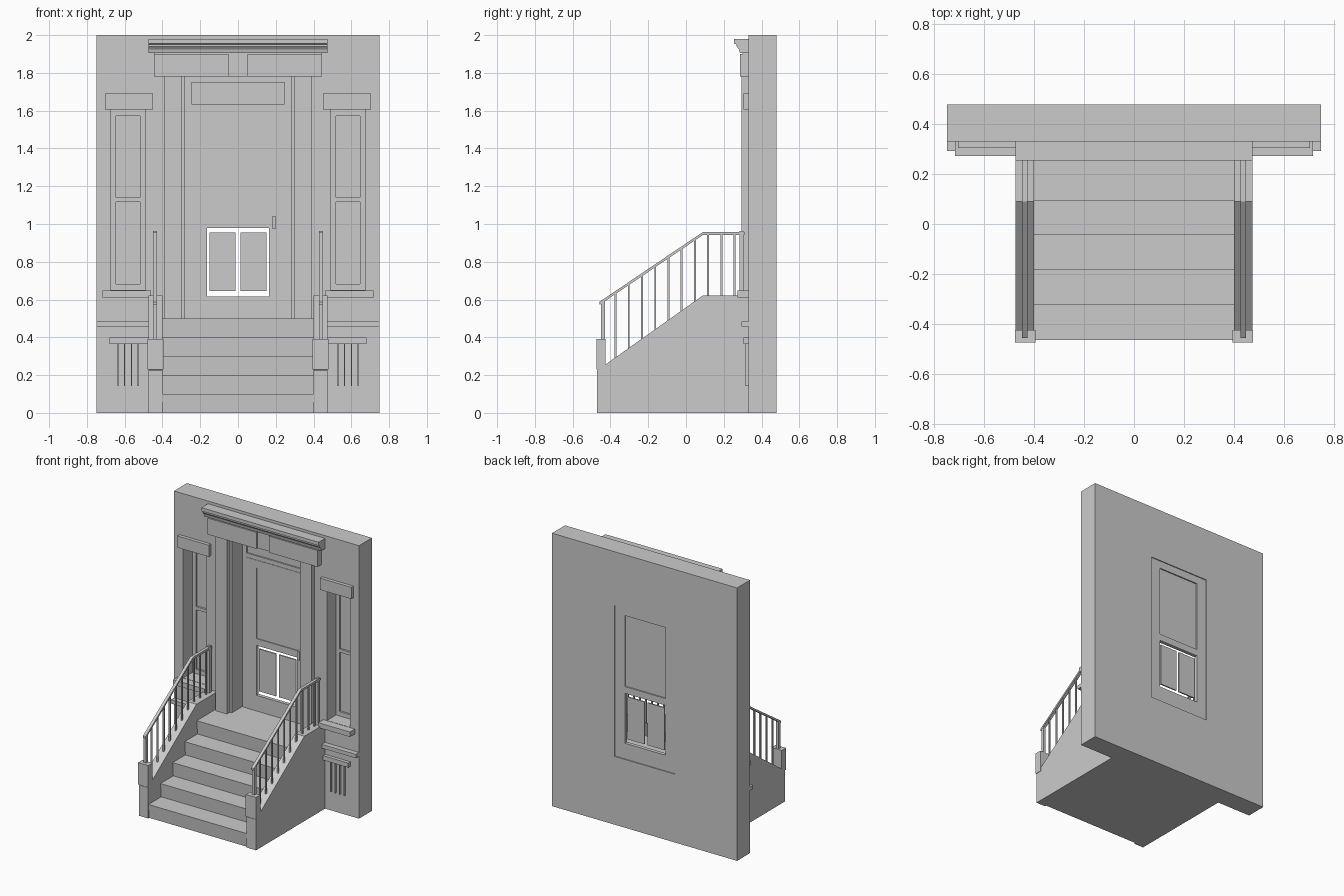
import bpy
from mathutils import Vector

old = bpy.data.objects.get("Cube")
if old:
    bpy.data.objects.remove(old)

stone = bpy.data.materials.new("pale_grey_stone")
stone.use_nodes = True
GREY = (0.6, 0.6, 0.6, 1)
stone.diffuse_color = GREY
stone.node_tree.nodes["Principled BSDF"].inputs["Base Color"].default_value = GREY


def mesh_object(name, verts, faces):
    mesh = bpy.data.meshes.new(name)
    mesh.from_pydata(verts, [], faces)
    mesh.materials.append(stone)
    obj = bpy.data.objects.new(name, mesh)
    bpy.context.collection.objects.link(obj)
    return obj


def extrude_x(name, profile, x0, x1):
    """Solid from a (y, z) outline, listed clockwise seen from +x."""
    n = len(profile)
    verts = [(x, y, z) for x in (x0, x1) for y, z in profile]
    faces = [tuple(range(n)), tuple(reversed(range(n, 2 * n)))]
    faces += [(i, i + n, (i + 1) % n + n, (i + 1) % n) for i in range(n)]
    return mesh_object(name, verts, faces)


def box(name, x0, x1, y0, y1, z0, z1):
    return extrude_x(name, [(y0, z0), (y0, z1), (y1, z1), (y1, z0)], x0, x1)


def cut(target, *holes):
    """Subtract boxes, each given as x0, x1, y0, y1, z0, z1."""
    for hole in holes:
        cutter = box("cutter", *hole)
        mod = target.modifiers.new("cut", "BOOLEAN")
        mod.operation = "DIFFERENCE"
        mod.solver = "EXACT"
        mod.object = cutter
        bpy.context.view_layer.objects.active = target
        bpy.ops.object.modifier_apply(modifier=mod.name)
        bpy.data.objects.remove(cutter)


def span(s, a, b):
    """Order an x range after mirroring it to side s."""
    return sorted((s * a, s * b))


FRONT, BACK = 0.33, 0.48      # wall planes
SIDES = (("left", 1), ("right", -1))

# Wall with door recess, door opening, transom and window recesses
wall = box("wall", -0.75, 0.75, FRONT, BACK, 0, 2)
cut(wall, (-0.28, 0.28, 0.2, 0.45, 0.5, 1.78),
    (-0.245, 0.245, 0.4, 0.6, 0.5, 1.605),
    (-0.245, 0.245, 0.4, 0.46, 1.635, 1.75),
    *[(*span(s, 0.49, 0.675), 0.2, 0.455, 0.65, 1.605) for _, s in SIDES])

# Door
door = box("door", -0.245, 0.245, 0.447, 0.473, 0.5, 1.605)
cut(door, (-0.165, 0.165, 0.3, 0.6, 1.03, 1.55),
    (-0.165, 0.165, 0.3, 0.6, 0.615, 0.98))
box("door_upper_panel", -0.165, 0.165, 0.454, 0.464, 1.03, 1.55)
for side, s in SIDES:
    box(side + "_door_lower_panel", *span(s, 0.012, 0.15), 0.455, 0.465, 0.645, 0.955)
box("door_handle", 0.18, 0.2, 0.425, 0.447, 0.975, 1.04)

# Entrance frieze and cornice
box("frieze_back", -0.445, 0.445, 0.30, FRONT, 1.78, 1.905)
extrude_x("cornice", [(FRONT, 1.905), (0.285, 1.905), (0.28, 1.925), (0.268, 1.94),
                      (0.268, 1.95), (0.255, 1.955), (0.255, 1.98), (FRONT, 1.98)],
          -0.475, 0.475)

# Steps: one stepped profile
steps = [(FRONT, 0)]
for i in range(5):
    y = -0.465 + 0.14 * i
    steps += [(y + 0.007, 0.1 * i), (y, 0.1 * (i + 1))]
steps.append((FRONT, 0.5))
extrude_x("steps", steps, -0.4, 0.4)


def bar(name, x, path, w, h):
    """Rectangular rail of width w and height h along (y, z) points."""
    upper = [(y, z + h / 2) for y, z in path]
    lower = [(y, z - h / 2) for y, z in reversed(path)]
    return extrude_x(name, upper + lower, x - w / 2, x + w / 2)


RAIL = [(-0.458, 0.58), (0.09, 0.95), (0.31, 0.95)]
CHEEK = [(-0.47, 0.225), (0.09, 0.622), (FRONT, 0.622)]


def height(path, y):
    a, b = (path[0], path[1]) if y < path[1][0] else (path[1], path[2])
    return Vector(a).lerp(Vector(b), (y - a[0]) / (b[0] - a[0])).y


for side, s in SIDES:
    # Stair cheek wall and newel block
    extrude_x(side + "_stair_cheek", [(-0.47, 0)] + CHEEK + [(FRONT, 0)],
              *span(s, 0.4, 0.475))
    box(side + "_newel_block", *span(s, 0.395, 0.478), -0.475, -0.425, 0.23, 0.39)

    # Railing
    x = 0.439 * s
    bar(side + "_handrail", x, RAIL, 0.022, 0.016)
    for i in range(10):
        y = -0.373 + 0.07 * i
        box(f"{side}_baluster_{i + 1}", x - 0.005, x + 0.005, y - 0.005, y + 0.005,
            height(CHEEK, y) - 0.01, height(RAIL, y))
    box(side + "_front_post", x - 0.01, x + 0.01, -0.45, -0.428, 0.38, 0.592)
    box(side + "_back_post", x - 0.01, x + 0.01, 0.283, 0.305, 0.61, 0.962)

    # Door surround
    box(side + "_pilaster", *span(s, 0.297, 0.39), 0.295, FRONT, 0.5, 1.78)
    box(side + "_frieze_block", *span(s, 0.05, 0.445), 0.285, 0.3, 1.78, 1.9)

    # Window: sash, panes, lintel and sill
    sash = box(side + "_window_sash", *span(s, 0.49, 0.675), 0.435, 0.455, 0.65, 1.605)
    opening = span(s, 0.518, 0.647)
    cut(sash, (*opening, 0.4, 0.449, 0.682, 1.117), (*opening, 0.4, 0.449, 1.14, 1.572))
    box(side + "_window_lintel", *span(s, 0.45, 0.705), 0.305, FRONT, 1.607, 1.692)
    box(side + "_window_sill", *span(s, 0.46, 0.717), 0.272, FRONT, 0.612, 0.648)

    # Wall band, basement ledge and grille fins
    box(side + "_wall_band", *span(s, 0.475, 0.75), 0.293, FRONT, 0.457, 0.485)
    box(side + "_basement_ledge", *span(s, 0.47, 0.68), 0.305, FRONT, 0.365, 0.398)
    for i in range(4):
        fin = 0.528 + 0.036 * i
        box(f"{side}_grille_fin_{i + 1}", *span(s, fin - 0.003, fin + 0.003),
            0.316, FRONT, 0.142, 0.365)
